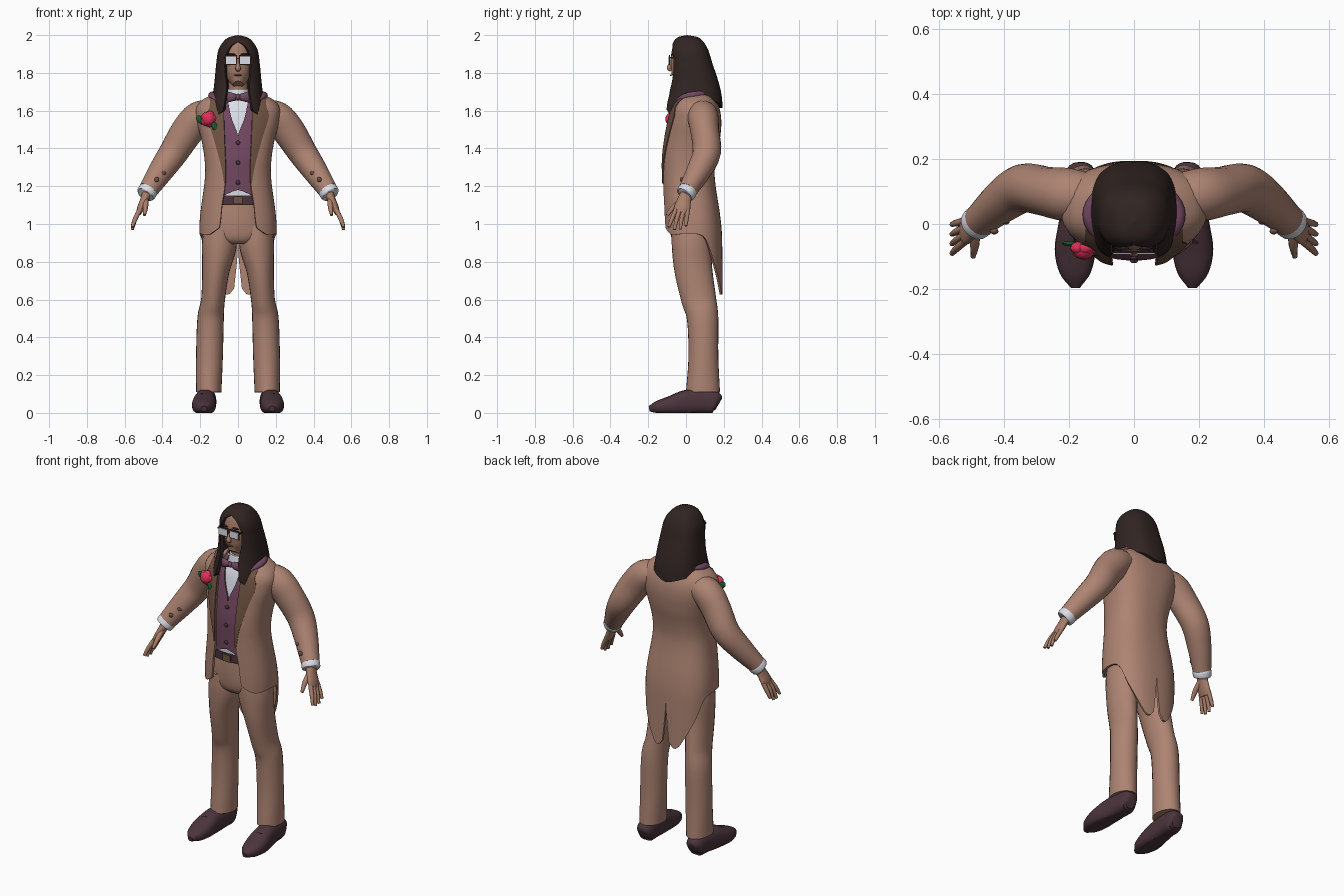
import bpy
from math import sin, cos, pi, asin, radians
from mathutils import Vector

default_cube = bpy.data.objects.get("Cube")
if default_cube:
    bpy.data.objects.remove(default_cube)


def paint(name, colour):
    material = bpy.data.materials.new(name)
    material.use_nodes = True
    material.diffuse_color = (*colour, 1)
    material.node_tree.nodes["Principled BSDF"].inputs["Base Color"].default_value = (*colour, 1)
    return material


TAN = paint("tan cloth", (.42, .23, .17))
BROWN = paint("brown satin", (.16, .085, .055))
PLUM = paint("plum cloth", (.17, .065, .12))
WHITE = paint("white cotton", (.75, .78, .85))
HAIR = paint("dark hair", (.03, .018, .016))
SKIN = paint("skin", (.40, .21, .145))
LEATHER = paint("dark leather", (.07, .035, .045))
ROSE = paint("rose red", (.70, .03, .10))
LEAF = paint("leaf green", (.01, .10, .03))
parts = []


def sample(table, key):
    """Smooth lookup in rows of (key, values...)."""
    rows = sorted(table)
    key = min(max(key, rows[0][0]), rows[-1][0])
    i = next(k for k in range(len(rows) - 1) if key <= rows[k + 1][0])
    a, b = rows[i], rows[i + 1]
    before, after = rows[max(i - 1, 0)], rows[min(i + 2, len(rows) - 1)]
    span = b[0] - a[0]
    t = (key - a[0]) / span
    blend = t * t * (3 - 2 * t)
    result = []
    for c in range(1, len(a)):
        slope_a = (b[c] - before[c]) / (b[0] - before[0]) * span
        slope_b = (after[c] - a[c]) / (after[0] - a[0]) * span
        result.append(a[c] + (b[c] - a[c]) * blend + slope_a * t * (1 - t) ** 2 - slope_b * t * t * (1 - t))
    return result


def add_part(name, verts, faces, material, mirror=False, thickness=0):
    mesh = bpy.data.meshes.new(name)
    mesh.from_pydata(verts, [], faces)
    mesh.materials.append(material)
    part = bpy.data.objects.new(name, mesh)
    bpy.context.collection.objects.link(part)
    if mirror:
        part.modifiers.new("Mirror", "MIRROR").merge_threshold = .0005
    if thickness:
        part.modifiers.new("Solidify", "SOLIDIFY").thickness = thickness
    parts.append(part)
    return part


def sheet(name, grid, material, thickness):
    """Mirrored cloth from rows of points."""
    wide = len(grid[0])
    faces = [(i * wide + j, (i + 1) * wide + j, (i + 1) * wide + j + 1, i * wide + j + 1)
             for i in range(len(grid) - 1) for j in range(wide - 1)]
    return add_part(name, [p for row in grid for p in row], faces, material, True, thickness)


POWER = 2.45


def wrap(name, shape, top, hem, material, opening=None, slit=None, inset=0, thickness=.012, ease=1):
    """Garment round the body: shape rows are height, half width, front, back."""
    rows, columns, grid = 40, 26, []
    for i in range(rows + 1):
        line = []
        for j in range(columns + 1):
            u = j / columns
            z = top - (top - sample(hem, u)[0]) * (i / rows) ** ease
            width, front, back = sample(shape, z)
            width, front, back = width - inset, front + inset, back - inset
            gaps = [min(1, max(0, sample(g, z)[0]) / width) if g else 0 for g in (opening, slit)]
            start, end = [asin(g ** (POWER / 2)) for g in gaps]
            angle = start + (pi - end - start) * u
            c = cos(angle)
            reach = abs(c) ** (2 / POWER) * (1 if c > 0 else -1)
            x = width * max(0, sin(angle)) ** (2 / POWER)
            line.append((x, (front + back) / 2 - reach * (back - front) / 2, z))
        grid.append(line)
    return sheet(name, grid, material, thickness)


def front_of(shape, x, z):
    width, front, back = sample(shape, z)
    reach = max(0, 1 - (x / width) ** POWER) ** (1 / POWER)
    return (front + back) / 2 - reach * (back - front) / 2


def tube(name, points, material, mirror=False, ref="Y", sides=20, steps=4, power=2):
    """Closed limb through points of (x, y, z, radius, radius)."""
    table = [(k, *p) for k, p in enumerate(points)]
    count = (len(points) - 1) * steps
    rings = [sample(table, k / steps) for k in range(count + 1)]
    axis = Vector((0, ref == "Y", ref == "Z"))
    verts = []
    for k, ring in enumerate(rings):
        along = Vector(rings[min(k + 1, count)][:3]) - Vector(rings[max(k - 1, 0)][:3])
        side = along.cross(axis).normalized()
        up = side.cross(along).normalized()
        for s in range(sides):
            c, d = cos(2 * pi * s / sides), sin(2 * pi * s / sides)
            c, d = [abs(v) ** (2 / power) * (1 if v > 0 else -1) for v in (c, d)]
            p = Vector(ring[:3]) + side * c * ring[3] + up * d * ring[4]
            verts.append((p.x, p.y, max(p.z, 0)))
    faces = [(k * sides + s, k * sides + (s + 1) % sides, (k + 1) * sides + (s + 1) % sides, (k + 1) * sides + s)
             for k in range(count) for s in range(sides)]
    faces += [tuple(reversed(range(sides))), tuple(range(count * sides, (count + 1) * sides))]
    faces = [tuple(reversed(f)) for f in faces] if ref == "Q" else faces
    return add_part(name, verts, faces, material, mirror)


def blob(name, place, size, material, turn=0, mirror=False):
    """Stretched ball, turned in the front plane."""
    verts, faces, around, levels = [], [], 14, 8
    for i in range(levels + 1):
        for j in range(around):
            low, spin = pi * i / levels, 2 * pi * j / around
            x, y, z = size[0] * sin(low) * cos(spin), size[1] * sin(low) * sin(spin), size[2] * cos(low)
            verts.append((place[0] + x * cos(turn) - z * sin(turn), place[1] + y,
                          place[2] + x * sin(turn) + z * cos(turn)))
    for i in range(levels):
        for j in range(around):
            k = (j + 1) % around
            faces.append((i * around + j, (i + 1) * around + j, (i + 1) * around + k, i * around + k))
    return add_part(name, verts, faces, material, mirror)


def box(name, low, high, material, mirror=False):
    verts = [(x, y, z) for x in (low[0], high[0]) for y in (low[1], high[1]) for z in (low[2], high[2])]
    faces = [(0, 1, 3, 2), (4, 6, 7, 5), (0, 4, 5, 1), (2, 3, 7, 6), (0, 2, 6, 4), (1, 5, 7, 3)]
    return add_part(name, verts, faces, material, mirror)


# Tailcoat, waistcoat, shirt and belt share one body shape
BODY = [(.62, .19, -.1, .195), (.95, .205, -.118, .19), (1.05, .2, -.122, .18), (1.25, .175, -.127, .152),
        (1.35, .178, -.127, .16), (1.45, .195, -.115, .18), (1.55, .22, -.095, .187),
        (1.62, .22, -.075, .175), (1.67, .17, -.045, .15), (1.7, .09, -.02, .13)]
OPENING = [(.94, .125), (.98, .1), (1.1, .085), (1.2, .07), (1.3, .068), (1.5, .075), (1.7, .08)]
COAT_HEM = [(0, .98), (.08, .945), (.5, .935), (.66, .8), (.87, .65), (.95, .625), (1, .66)]
wrap("tailcoat", BODY, 1.7, COAT_HEM, TAN, OPENING, [(.62, .025), (.9, 0), (2, 0)])
wrap("waistcoat", BODY, 1.69, [(0, 1.18), (.2, 1.14), (1, 1.14)], PLUM,
     [(1, 0), (1.46, 0), (1.56, .034), (1.66, .056)], inset=.016, thickness=.008)
wrap("shirt", BODY, 1.69, [(0, 1.12), (1, 1.12)], WHITE, inset=.027, thickness=.004)
wrap("belt", BODY, 1.15, [(0, 1.1), (1, 1.1)], LEATHER, inset=.024)
box("belt_buckle", (-.025, -.112, 1.105), (.025, -.1, 1.145), BROWN)

# Lapels lie on the coat front
LAPEL_EDGE = [(1.2, .071), (1.3, .088), (1.45, .128), (1.58, .165), (1.62, .15), (1.67, .15)]
lapel = []
for i in range(21):
    z = 1.665 - i * .0225
    inner, outer = sample(OPENING, z)[0] - .002, sample(LAPEL_EDGE, z)[0]
    xs = [inner + (outer - inner) * j / 5 for j in range(6)]
    lapel.append([(x, front_of(BODY, x, z) - .006, z) for x in xs])
sheet("lapels", lapel, BROWN, .01)
tube("raised_collar", [(.085, -.06, 1.64, .014, .014), (.132, 0, 1.675, .02, .018), (.13, .06, 1.685, .02, .018),
                       (.07, .12, 1.695, .018, .018), (0, .135, 1.7, .018, .018)], PLUM, True, "Z", 12)
for z in (1.43, 1.325, 1.22):
    blob("waistcoat_button", (0, front_of(BODY, 0, z) + .014, z), (.012, .007, .012), LEATHER)

# Sleeves, cuffs and sleeve buttons
tube("sleeves", [(.13, .085, 1.585, .07, .07), (.205, .09, 1.565, .085, .082), (.27, .1, 1.49, .086, .076),
                 (.34, .11, 1.38, .077, .075), (.405, .07, 1.285, .067, .066), (.475, .01, 1.18, .052, .05)],
     TAN, True)
tube("shirt_cuffs", [(.465, .018, 1.19, .042, .042), (.475, .01, 1.178, .052, .051), (.489, -.003, 1.157, .05, .05),
                     (.491, -.005, 1.154, .04, .04)], WHITE, True)
for x, y, z in ((.395, .008, 1.27), (.43, -.022, 1.235)):
    blob("sleeve_buttons", (x, y, z), (.013, .01, .013), BROWN, mirror=True)

# Hands
tube("palms", [(.475, .01, 1.175, .03, .032), (.495, -.008, 1.13, .022, .036), (.515, -.02, 1.085, .019, .043),
               (.526, -.025, 1.055, .013, .038)], SKIN, True)
for k in range(4):
    spread, drop = k - 1.5, (.984, .97, .972, .99)[k]
    tube("fingers", [(.52, spread * .021 - .022, 1.075, .013, .012), (.545, spread * .026 - .036, 1.025, .012, .011),
                     (.56, spread * .03 - .046, drop, .008, .008)], SKIN, True, sides=10)
tube("thumbs", [(.488, -.02, 1.13, .015, .016), (.49, -.065, 1.09, .014, .014), (.495, -.1, 1.048, .008, .009)],
     SKIN, True, sides=10)

# Trousers
tube("trouser_seat", [(0, .03, 1.13, .15, .115), (0, .035, 1.02, .172, .122), (0, .03, .93, .165, .11),
                      (0, .03, .895, .1, .08)], TAN, sides=28)
tube("trouser_legs", [(.095, .03, .99, .085, .105), (.1, .03, .88, .092, .105), (.118, .04, .75, .072, .1),
                      (.132, .068, .6, .063, .092), (.145, .088, .5, .07, .083), (.151, .092, .3, .071, .079),
                      (.155, .09, .11, .067, .09)], TAN, True, sides=24)

# Shoes
tube("shoes", [(.165, .172, .045, .03, .035), (.165, .15, .055, .049, .06), (.168, .08, .06, .053, .065),
               (.175, 0, .055, .057, .066), (.181, -.08, .04, .063, .05), (.181, -.15, .03, .048, .034),
               (.18, -.195, .022, .015, .014)], LEATHER, True, "Z", power=2.5)
for y in (-.03, -.055):
    blob("shoe_laces", (.18, y, .105 + y * .2), (.028, .007, .012), HAIR, mirror=True)

# Head and neck
tube("head", [(0, .01, 1.975, .03, .04), (0, .005, 1.95, .06, .07), (0, 0, 1.88, .075, .08),
              (0, -.004, 1.82, .072, .077), (0, -.02, 1.77, .055, .061), (0, -.04, 1.738, .026, .034)], SKIN, sides=28)
tube("neck", [(0, .015, 1.8, .05, .05), (0, .03, 1.66, .05, .055)], SKIN)
tube("shirt_collar", [(0, .02, 1.715, .056, .06), (0, .02, 1.65, .066, .072)], WHITE)
tube("nose", [(0, -.072, 1.872, .008, .008), (0, -.086, 1.838, .011, .011), (0, -.09, 1.823, .015, .011),
              (0, -.078, 1.813, .01, .008)], SKIN, sides=12)
blob("mouth", (0, -.08, 1.788), (.022, .006, .004), BROWN)
blob("eyebrows", (.034, -.073, 1.898), (.024, .007, .005), HAIR, mirror=True)

# Glasses
box("glasses_frames", (.005, -.089, 1.843), (.069, -.084, 1.894), HAIR, True)
box("glasses_lenses", (.01, -.092, 1.848), (.064, -.088, 1.886), WHITE, True)
box("glasses_bridge", (-.006, -.091, 1.873), (.006, -.084, 1.88), HAIR)
box("glasses_temples", (.067, -.089, 1.877), (.073, .01, 1.885), HAIR, True)

# Long hair with a face opening
HEAD = [(1.56, .146, -.118, .197), (1.62, .142, -.116, .194), (1.69, .132, -.098, .187), (1.76, .124, -.084, .17),
        (1.85, .115, -.08, .14), (1.92, .104, -.08, .118), (1.965, .078, -.066, .092), (1.99, .045, -.04, .06),
        (2, .0005, .005, .006)]
FACE = [(1.56, .085), (1.65, .07), (1.72, .06), (1.79, .068), (1.85, .07), (1.9, .062), (1.945, .035), (1.968, 0), (2, 0)]
HAIR_HEM = [(0, 1.605), (.1, 1.58), (.3, 1.65), (.5, 1.66), (.8, 1.64), (1, 1.615)]
wrap("long_hair", HEAD, 2, HAIR_HEM, HAIR, FACE, thickness=.02, ease=1.8)

# Bow tie
tube("bow_tie_wings", [(.004, -.066, 1.672, .01, .012), (.03, -.07, 1.672, .016, .023), (.055, -.066, 1.672, .011, .03)],
     PLUM, True, "Z", 14)
blob("bow_tie_knot", (0, -.07, 1.672), (.014, .016, .016), PLUM)

# Buttonhole flower
blob("flower_heart", (-.155, -.08, 1.555), (.035, .03, .035), ROSE)
for k in range(5):
    turn = 2 * pi * k / 5
    blob("flower_petal", (-.155 + .02 * cos(turn), -.074, 1.555 + .02 * sin(turn)), (.024, .02, .026), ROSE, turn)
blob("flower_leaf_outer", (-.197, -.06, 1.55), (.03, .008, .018), LEAF, 2.4)
blob("flower_leaf_inner", (-.122, -.09, 1.515), (.034, .008, .016), LEAF, 2.2)

# Bake modifiers, turn faces outward and shade
bpy.ops.object.select_all(action="DESELECT")
for part in parts:
    part.select_set(True)
bpy.context.view_layer.objects.active = parts[0]
bpy.ops.object.convert(target="MESH")
bpy.ops.object.mode_set(mode="EDIT")
bpy.ops.mesh.select_all(action="SELECT")
bpy.ops.mesh.normals_make_consistent(inside=False)
bpy.ops.object.mode_set(mode="OBJECT")
bpy.ops.object.shade_smooth_by_angle(angle=radians(45))
